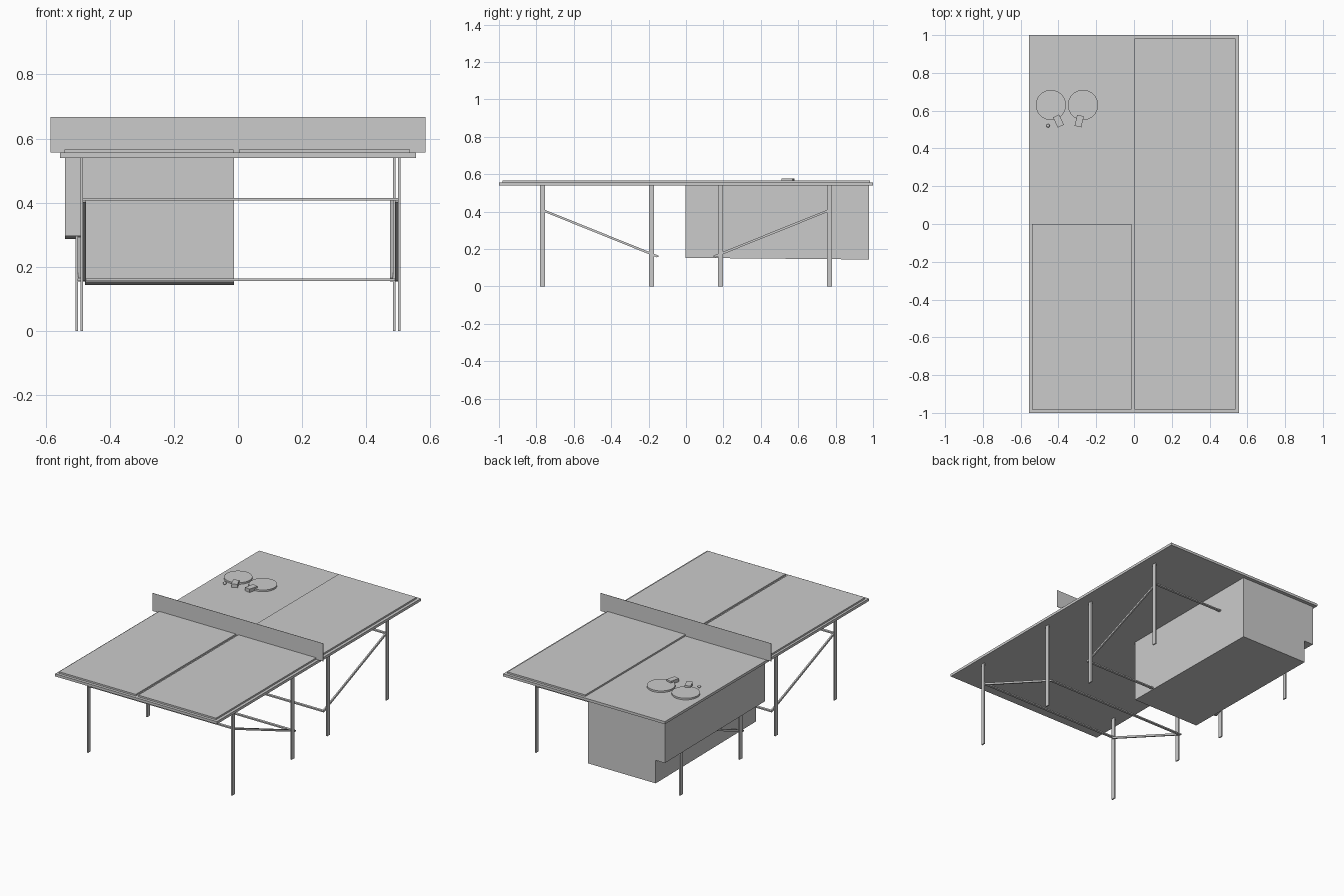
import bpy, bmesh, math
from mathutils import Matrix, Vector

cube = bpy.data.objects.get("Cube")
if cube:
    bpy.data.objects.remove(cube, do_unlink=True)

GREY = (0.6, 0.6, 0.6, 1)
mat = bpy.data.materials.new("plain grey")
mat.use_nodes = True
mat.diffuse_color = GREY
mat.node_tree.nodes["Principled BSDF"].inputs["Base Color"].default_value = GREY


def finish(name, bm):
    """Turn a bmesh into a named grey object."""
    bmesh.ops.recalc_face_normals(bm, faces=bm.faces)
    mesh = bpy.data.meshes.new(name)
    bm.to_mesh(mesh)
    bm.free()
    mesh.materials.append(mat)
    obj = bpy.data.objects.new(name, mesh)
    bpy.context.scene.collection.objects.link(obj)
    return obj


def box(name, x, y, z, matrix=Matrix()):
    """Box from three (min, max) ranges."""
    bm = bmesh.new()
    bmesh.ops.create_cube(bm, size=1)
    for v in bm.verts:
        v.co = matrix @ Vector([(a + b) / 2 + c * (b - a) for c, (a, b) in zip(v.co, (x, y, z))])
    return finish(name, bm)


def disc(name, centre, radius, depth):
    bm = bmesh.new()
    bmesh.ops.create_cone(bm, cap_ends=True, segments=32, radius1=radius, radius2=radius,
                          depth=depth, matrix=Matrix.Translation(centre))
    return finish(name, bm)


def shade(obj):
    bpy.ops.object.select_all(action='DESELECT')
    obj.select_set(True)
    bpy.context.view_layer.objects.active = obj
    bpy.ops.object.shade_smooth_by_angle()


# Table top, raised playing panels and net
TOP = 0.556
box("table_top", (-0.555, 0.555), (-1, 1), (0.54, TOP))
box("left_panel", (0.003, 0.537), (-0.982, 0.983), (TOP - 0.004, 0.566))
box("right_front_panel", (-0.541, -0.014), (-0.982, 0), (TOP - 0.004, 0.566))
box("net", (-0.585, 0.585), (-0.001, 0.001), (TOP, 0.667))

# Stepped storage block under the right rear quarter, slightly tilted
bm = bmesh.new()
profile = [(-0.54, 0.55), (-0.54, 0.291), (-0.477, 0.291), (-0.477, 0.148), (-0.012, 0.148), (-0.012, 0.55)]
face = bm.faces.new([bm.verts.new((x, -0.004, z)) for x, z in profile])
out = bmesh.ops.extrude_face_region(bm, geom=[face])
moved = [g for g in out["geom"] if isinstance(g, bmesh.types.BMVert)]
bmesh.ops.translate(bm, verts=moved, vec=(0, 0.982, 0))
for v in bm.verts:
    v.co.z += 0.0045 - 0.009 * v.co.y
finish("storage_block", bm)

# Two folding leg frames, the rear one turned half a circle
for end, turn in (("front", 0), ("rear", math.pi)):
    spin = Matrix.Rotation(turn, 4, 'Z')
    for side, leg_x, brace_x in (("a", -0.4875, -0.479), ("b", 0.503, 0.495)):
        for place, y in (("outer", -0.767), ("inner", -0.185)):
            box(f"{end}_{place}_leg_{side}", (leg_x - 0.004, leg_x + 0.004),
                (y - 0.013, y + 0.013), (0, 0.542), spin)
        # Diagonal brace
        a, b = Vector((brace_x, -0.767, 0.408)), Vector((brace_x, -0.152, 0.16))
        d = b - a
        slope = Matrix.Rotation(math.atan2(d.z, d.y), 4, 'X')
        box(f"{end}_brace_{side}", (-0.0045, 0.0045), (0, d.length), (-0.006, 0.006),
            spin @ Matrix.Translation(a) @ slope)
    # Crossbars
    for name, y, z in (("upper", -0.765, 0.411), ("lower", -0.155, 0.16)):
        box(f"{end}_{name}_crossbar", (-0.484, 0.5), (y - 0.008, y + 0.008), (z - 0.004, z + 0.004), spin)

# Two bats and a ball
for i, (blade, grip) in enumerate((((-0.27, 0.63), (-0.29, 0.545)), ((-0.44, 0.63), (-0.4, 0.545)))):
    shade(disc(f"bat_blade_{i + 1}", (*blade, TOP + 0.005), 0.08, 0.011))
    angle = math.atan2(grip[0] - blade[0], blade[1] - grip[1])
    place = Matrix.Translation((*grip, TOP)) @ Matrix.Rotation(angle, 4, 'Z')
    box(f"bat_handle_{i + 1}", (-0.018, 0.018), (-0.03, 0.03), (-0.001, 0.021), place)

bm = bmesh.new()
bmesh.ops.create_uvsphere(bm, u_segments=16, v_segments=10, radius=0.009,
                          matrix=Matrix.Translation((-0.455, 0.52, TOP + 0.008)))
shade(finish("ball", bm))
